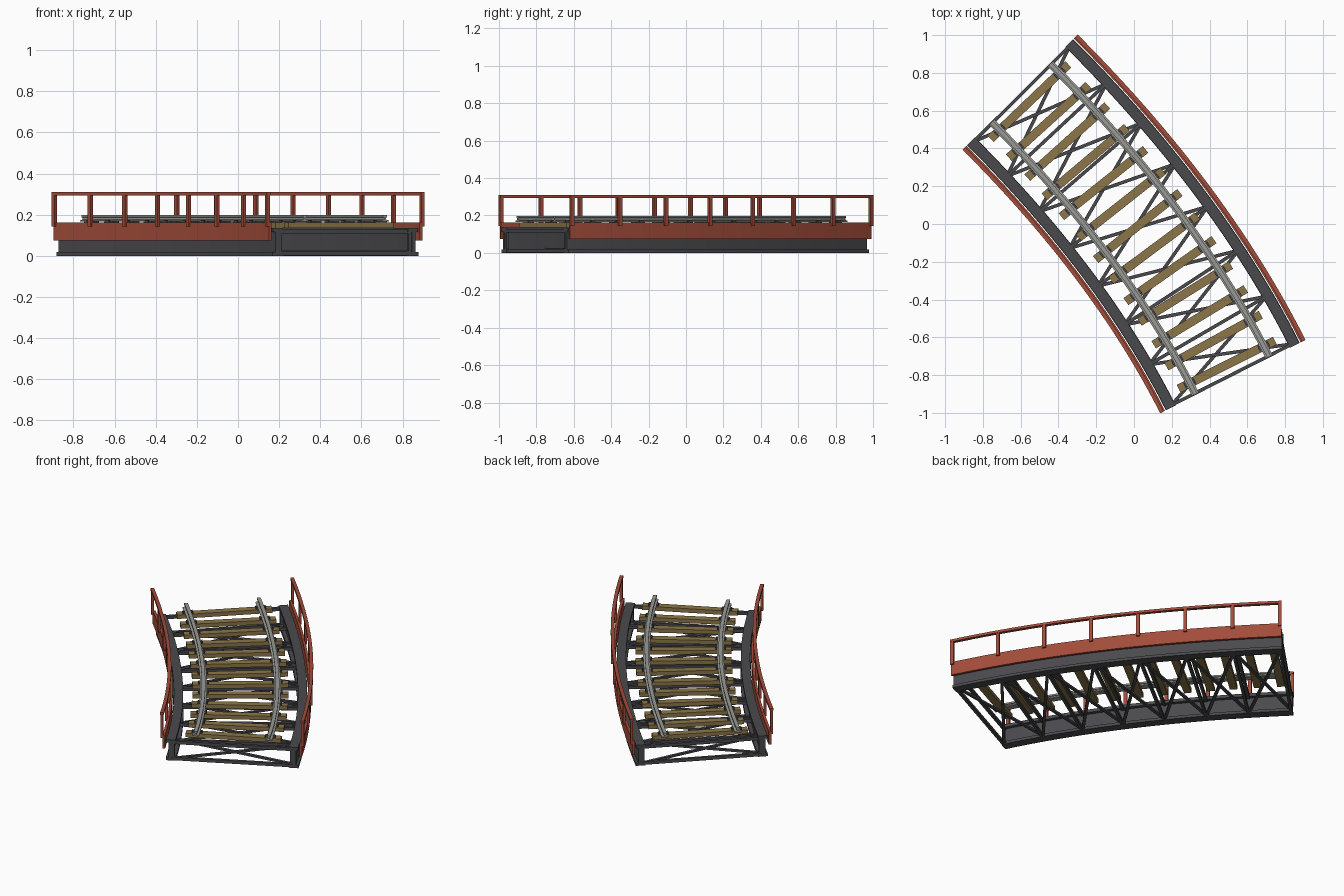
import bpy, bmesh, math, random
from mathutils import Vector, Matrix

if "Cube" in bpy.data.objects:
    bpy.data.objects.remove(bpy.data.objects["Cube"])

random.seed(4)
# Centre line of the curved bridge: start, bend and end points
A, P, B = Vector((-0.6025, 0.6975)), Vector((0.1375, -0.0425)), Vector((0.523, -0.8075))
BAYS, SLEEPERS, STEPS = 7, 13, 28


def material(name, r, g, b):
    m = bpy.data.materials.new(name)
    m.diffuse_color = (r, g, b, 1)
    m.use_nodes = True
    m.node_tree.nodes["Principled BSDF"].inputs["Base Color"].default_value = m.diffuse_color
    return m


RED = material("rust red paint", 0.36, 0.072, 0.042)
STEEL = material("dark steel", 0.068, 0.068, 0.076)
WOOD = material("sleeper wood", 0.26, 0.18, 0.065)
RAIL = material("rail steel", 0.32, 0.325, 0.30)


def bezier(t):
    return A * (1 - t) ** 2 + P * 2 * t * (1 - t) + B * t * t


# Length table, so that parts can be spaced evenly along the curve
TABLE = [0.0]
for k in range(200):
    TABLE.append(TABLE[-1] + (bezier((k + 1) / 200) - bezier(k / 200)).length)
LENGTH = TABLE[-1]


def frame(s):
    """Centre point, tangent and outward normal at fraction s of the length."""
    d = s * LENGTH
    k = max(i for i in range(200) if TABLE[i] <= d + 1e-9)
    t = min(1, (k + (d - TABLE[k]) / (TABLE[k + 1] - TABLE[k])) / 200)
    tan = ((P - A) * (1 - t) + (B - P) * t).normalized()
    return bezier(t), tan, Vector((-tan.y, tan.x))


def at(s, off, z):
    c, _, n = frame(s)
    p = c + n * off
    return Vector((p.x, p.y, z))


def finish(name, bm, mat):
    bmesh.ops.recalc_face_normals(bm, faces=bm.faces)
    me = bpy.data.meshes.new(name)
    bm.to_mesh(me)
    bm.free()
    me.materials.append(mat)
    ob = bpy.data.objects.new(name, me)
    bpy.context.collection.objects.link(ob)


def sweep(name, profile, mat, trim=0.0):
    """Sweep a closed (offset, height) profile along the bridge."""
    bm = bmesh.new()
    rings = [[bm.verts.new(at(trim + (1 - 2 * trim) * i / STEPS, o, z)) for o, z in profile]
             for i in range(STEPS + 1)]
    n = len(profile)
    for r0, r1 in zip(rings, rings[1:]):
        for j in range(n):
            bm.faces.new((r0[j], r0[(j + 1) % n], r1[(j + 1) % n], r1[j]))
    bm.faces.new(rings[0])
    bm.faces.new(rings[-1])
    finish(name, bm, mat)


def rect(o0, o1, z0, z1):
    return [(o0, z0), (o1, z0), (o1, z1), (o0, z1)]


def skin(bm, r0, r1):
    """Join two four-point rings into a closed block."""
    for j in range(4):
        bm.faces.new((r0[j], r0[(j + 1) % 4], r1[(j + 1) % 4], r1[j]))
    bm.faces.new(r0)
    bm.faces.new(r1)


CORNERS = ((-1, -1), (1, -1), (1, 1), (-1, 1))


def add_bar(bm, p, q, w, h):
    """Rectangular bar from p to q, w wide sideways and h deep."""
    d = (q - p).normalized()
    side = d.cross(Vector((0, 0, 1))).normalized()
    up = side.cross(d)
    skin(bm, *[[bm.verts.new(e + side * a * w / 2 + up * b * h / 2) for a, b in CORNERS] for e in (p, q)])


def add_box(bm, s, off, z0, z1, along, across, yaw=0.0):
    """Box aligned to the curve at fraction s, turned about the centre line by yaw."""
    c, tan, n = frame(s)
    turn = Matrix.Rotation(yaw, 3, 'Z')
    t3, n3 = turn @ tan.to_3d(), turn @ n.to_3d()
    c = c.to_3d() + n3 * off
    skin(bm, *[[bm.verts.new(c + t3 * a * along / 2 + n3 * b * across / 2 + Vector((0, 0, z)))
                for a, b in CORNERS] for z in (z0, z1)])


stations = [0.006 + 0.988 * i / BAYS for i in range(BAYS + 1)]

for side, g in (("inner", -1), ("outer", 1)):
    def mirrored(profile):
        return [(g * o, z) for o, z in profile]

    # I-section plate girder
    sweep(side + "_girder", mirrored([
        (0.338, 0.0), (0.397, 0.0), (0.397, 0.018), (0.382, 0.018), (0.382, 0.115), (0.395, 0.115),
        (0.395, 0.135), (0.340, 0.135), (0.340, 0.115), (0.362, 0.115), (0.362, 0.018), (0.338, 0.018)]), STEEL)
    # Red side panel and handrail
    sweep(side + "_side_panel", mirrored(rect(0.402, 0.418, 0.075, 0.163)), RED)
    sweep(side + "_handrail", mirrored(rect(0.410, 0.431, 0.294, 0.31)), RED)
    bm = bmesh.new()
    for i in range(BAYS + 1):
        add_box(bm, 0.005 + 0.99 * i / BAYS, g * 0.421, 0.143, 0.296, 0.021, 0.016)
    finish(side + "_railing_posts", bm, RED)
    # Running rail: foot, web and head
    r = 0.219
    sweep(side + "_rail", mirrored([
        (r - .02, .166), (r + .02, .166), (r + .02, .172), (r + .005, .176), (r + .005, .186), (r + .011, .188),
        (r + .011, .198), (r - .011, .198), (r - .011, .188), (r - .005, .186), (r - .005, .176),
        (r - .02, .172)]), RAIL, 0.003)
    # End posts of the girder
    bm = bmesh.new()
    for s in (stations[0], stations[-1]):
        add_box(bm, s, g * 0.354, 0.018, 0.115, 0.016, 0.018)
    finish(side + "_end_posts", bm, STEEL)

# Floor beams and upper cross beams at every bay
bm = bmesh.new()
for s in stations:
    for z in (0.012, 0.118):
        add_bar(bm, at(s, -0.37, z), at(s, 0.37, z), 0.018, 0.02)
finish("cross_beams", bm, STEEL)

# Crossed floor bracing between the beams
bm = bmesh.new()
for s0, s1 in zip(stations, stations[1:]):
    for g, z in ((-1, 0.010), (1, 0.020)):
        add_bar(bm, at(s0, -0.36 * g, z), at(s1, 0.36 * g, z), 0.018, 0.012)
finish("floor_bracing", bm, STEEL)

# Sleepers, slightly uneven, with rail chairs and clips
wood, chairs = bmesh.new(), bmesh.new()
for i in range(SLEEPERS):
    s = (0.07 + (LENGTH - 0.14) * i / (SLEEPERS - 1)) / LENGTH
    yaw = math.radians(random.uniform(-1.5, 1.5))
    add_box(wood, s, 0, 0.136, 0.162, 0.046, 0.57, yaw)
    for g in (-1, 1):
        add_box(chairs, s, g * 0.219, 0.160, 0.167, 0.040, 0.062, yaw)
        for k in (-1, 1):
            add_box(chairs, s, g * 0.219 + k * 0.024, 0.165, 0.175, 0.02, 0.012, yaw)
finish("sleepers", wood, WOOD)
finish("rail_chairs", chairs, STEEL)
